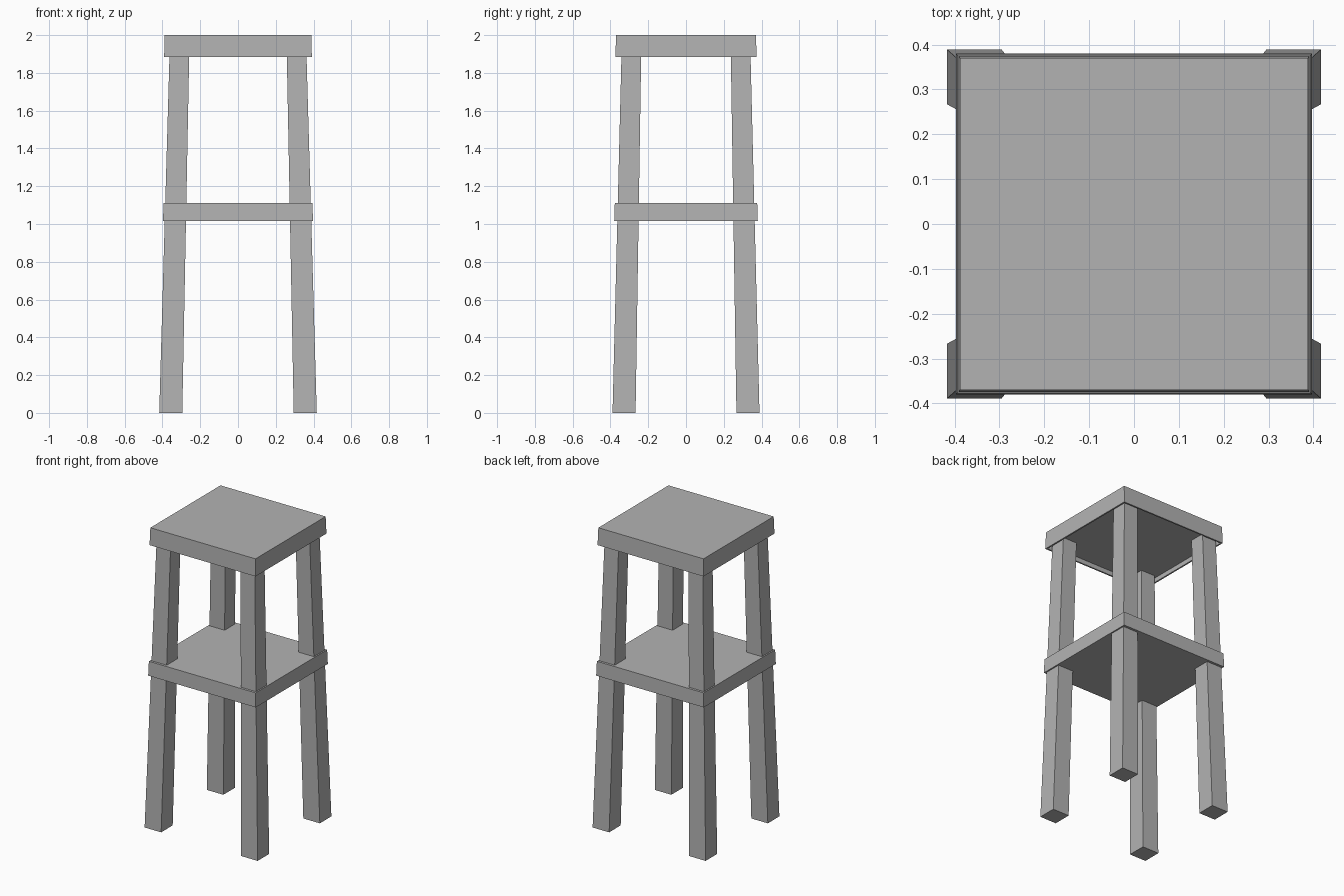
import bpy
import bmesh

cube = bpy.data.objects.get("Cube")
if cube:
    bpy.data.objects.remove(cube, do_unlink=True)

grey = bpy.data.materials.new("plain_grey")
grey.use_nodes = True
grey.diffuse_color = (0.45, 0.45, 0.45, 1)
grey.node_tree.nodes["Principled BSDF"].inputs["Base Color"].default_value = (0.45, 0.45, 0.45, 1)


def rect(x0, x1, y0, y1, z):
    return [(x0, y0, z), (x1, y0, z), (x1, y1, z), (x0, y1, z)]


def slab(x, y, z):
    return rect(-x, x, -y, y, z)


def loft(name, rings):
    """Closed solid through a list of four-point rings."""
    bm = bmesh.new()
    loops = [[bm.verts.new(p) for p in ring] for ring in rings]
    for a, b in zip(loops, loops[1:]):
        for i in range(4):
            j = (i + 1) % 4
            bm.faces.new((a[i], a[j], b[j], b[i]))
    bm.faces.new(loops[0])
    bm.faces.new(loops[-1])
    bmesh.ops.recalc_face_normals(bm, faces=bm.faces)
    mesh = bpy.data.meshes.new(name)
    bm.to_mesh(mesh)
    bm.free()
    mesh.materials.append(grey)
    obj = bpy.data.objects.new(name, mesh)
    bpy.context.collection.objects.link(obj)


# Seat with a thin rim around its recessed underside
loft("seat", [slab(0.388, 0.37, 2.0), slab(0.391, 0.374, 1.885),
              slab(0.381, 0.364, 1.885), slab(0.381, 0.364, 1.915)])

# Lower shelf
loft("shelf", [slab(0.394, 0.377, 1.11), slab(0.397, 0.38, 1.015)])

# Splayed, tapering legs at the four corners
for sx, side in ((1, "left"), (-1, "right")):
    for sy, end in ((-1, "front"), (1, "back")):
        loft(f"{end}_{side}_leg", [
            rect(sx * 0.295, sx * 0.417, sy * 0.267, sy * 0.389, 0),
            rect(sx * 0.258, sx * 0.362, sy * 0.237, sy * 0.341, 1.915)])
